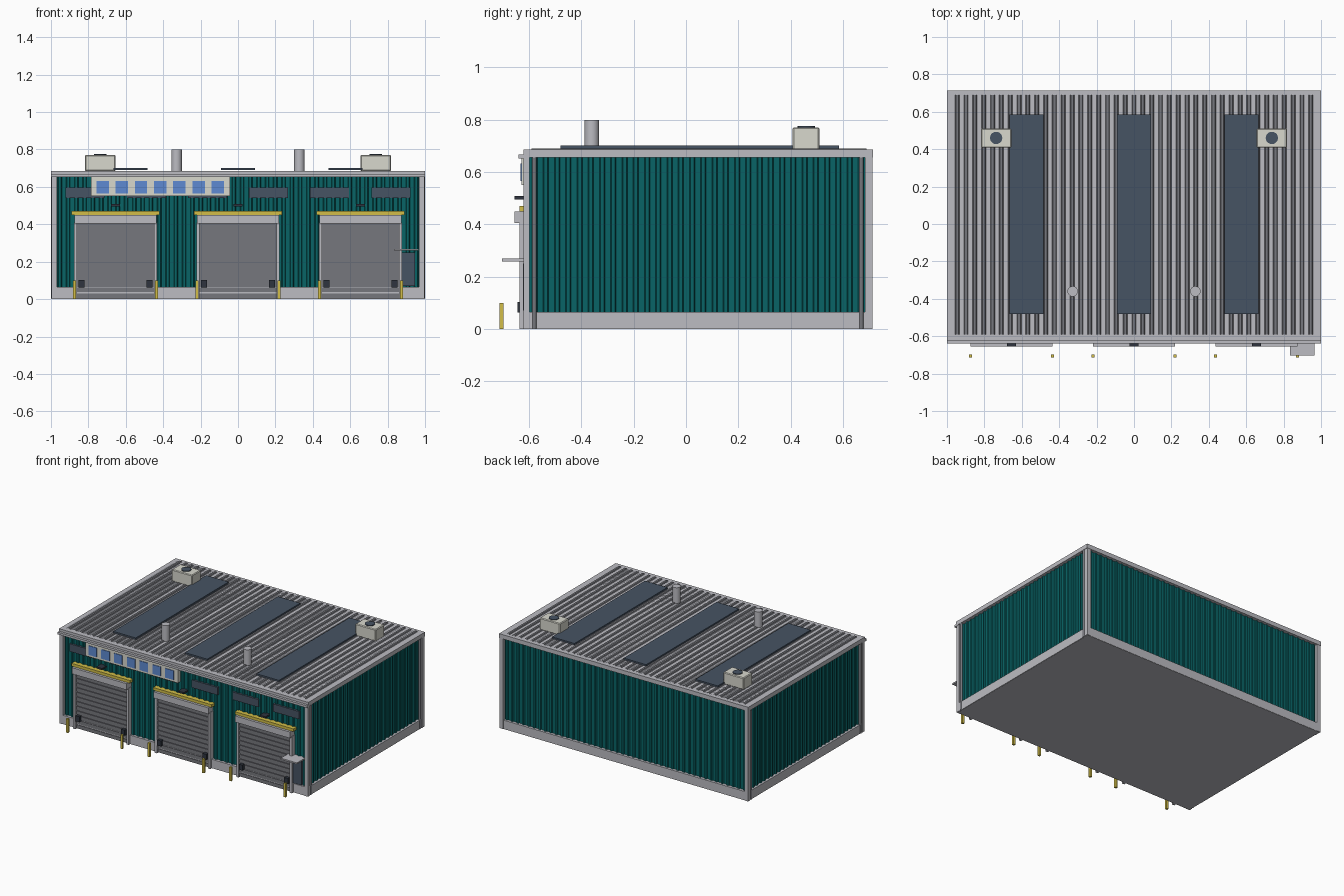
import bpy, bmesh, math
from mathutils import Matrix, Vector

if "Cube" in bpy.data.objects:
    bpy.data.objects.remove(bpy.data.objects["Cube"])


def mat(name, r, g, b):
    lin = lambda c: (c / 255 / 12.92) if c < 10 else ((c / 255 + 0.055) / 1.055) ** 2.4
    m = bpy.data.materials.new(name)
    m.diffuse_color = (lin(r), lin(g), lin(b), 1)
    m.use_nodes = True
    m.node_tree.nodes["Principled BSDF"].inputs["Base Color"].default_value = m.diffuse_color
    return m


TEAL = mat("teal cladding", 8, 100, 102)
LIGHT = mat("light grey trim", 188, 188, 194)
GREY = mat("mid grey metal", 118, 119, 125)
SLATE = mat("slate glass", 70, 83, 99)
DARK = mat("dark rubber", 46, 52, 62)
YELLOW = mat("safety yellow", 210, 190, 72)
CREAM = mat("warm white panel", 216, 216, 206)
BLUE = mat("sign blue", 95, 138, 210)


def finish(name, bm, material):
    bmesh.ops.recalc_face_normals(bm, faces=bm.faces)
    me = bpy.data.meshes.new(name)
    bm.to_mesh(me)
    bm.free()
    me.materials.append(material)
    ob = bpy.data.objects.new(name, me)
    bpy.context.collection.objects.link(ob)
    return ob


def boxes(name, material, specs):
    """One object from boxes given as (x0, x1, y0, y1, z0, z1)."""
    bm = bmesh.new()
    for x0, x1, y0, y1, z0, z1 in specs:
        m = Matrix.Translation(((x0 + x1) / 2, (y0 + y1) / 2, (z0 + z1) / 2)) @ \
            Matrix.Diagonal((x1 - x0, y1 - y0, z1 - z0, 1))
        bmesh.ops.create_cube(bm, size=1, matrix=m)
    return finish(name, bm, material)


def cylinder(name, material, x, y, z0, z1, r, n=16):
    bm = bmesh.new()
    bmesh.ops.create_cone(bm, cap_ends=True, segments=n, radius1=r, radius2=r, depth=z1 - z0,
                          matrix=Matrix.Translation((x, y, (z0 + z1) / 2)))
    ob = finish(name, bm, material)
    for p in ob.data.polygons:
        p.use_smooth = abs(p.normal.z) < 0.5
    ob.data.set_sharp_from_angle(angle=math.radians(40))
    return ob


def ribbed(name, material, start, along, out, sweep, count, depth):
    """Trapezoid-ribbed sheet: profile runs along, ribs rise towards out, extruded by sweep."""
    start, along, out, sweep = map(Vector, (start, along, out, sweep))
    bm = bmesh.new()
    prev = None
    for i in range(count):
        for t, h in ((0, 0), (0.25, 0), (0.35, 1), (0.65, 1), (0.75, 0), (1, 0)):
            p = start + along * ((i + t) / count) + out * (h * depth)
            if prev and (prev[0].co - p).length < 1e-5:
                continue
            cur = (bm.verts.new(p), bm.verts.new(p + sweep))
            if prev:
                f = bm.faces.new((prev[0], cur[0], cur[1], prev[1]))
                f.normal_update()
                if f.normal.dot(out) < 0:
                    f.normal_flip()
            prev = cur
    me = bpy.data.meshes.new(name)
    bm.to_mesh(me)
    bm.free()
    me.materials.append(material)
    ob = bpy.data.objects.new(name, me)
    bpy.context.collection.objects.link(ob)
    return ob


# Shell: floor slab, core, plinth
boxes("floor_slab", LIGHT, [(-0.99, 0.99, -0.618, 0.708, 0, 0.03)])
boxes("wall_core", TEAL, [(-0.972, 0.972, -0.598, 0.688, 0.02, 0.66)])
boxes("plinth", LIGHT, [(-0.994, 0.994, -0.62, 0.71, 0.001, 0.065)])

# Ribbed wall cladding
H = (0, 0, 0.59)
for s, side in ((-1, "left"), (1, "right")):
    ribbed(side + "_cladding", TEAL, (s * 0.974, -0.6, 0.066), (0, 1.29, 0), (s, 0, 0), H, 30, 0.008)
ribbed("front_cladding", TEAL, (-0.975, -0.6, 0.066), (1.95, 0, 0), (0, -1, 0), H, 44, 0.008)
ribbed("back_cladding", TEAL, (-0.975, 0.69, 0.066), (1.95, 0, 0), (0, 1, 0), H, 44, 0.008)

# Corner trims and downpipes
boxes("corner_trims", LIGHT, [(min(a, b), max(a, b), y0, y1, 0.001, 0.657)
                              for a, b in ((-0.997, -0.968), (0.968, 0.997))
                              for y0, y1 in ((-0.622, -0.598), (0.685, 0.713))])
for s in (-1, 1):
    for y in (-0.58, 0.67):
        cylinder("downpipe", GREY, s * 0.99, y, 0.002, 0.657, 0.009, 10)

# Roof: cap, front gutter, low-ribbed sheet whose valleys lie flush with the cap
boxes("roof_cap", LIGHT, [(-1, 1, -0.622, 0.715, 0.655, 0.686)])
boxes("front_gutter", LIGHT, [(-1, 1, -0.64, -0.61, 0.652, 0.668)])
ribbed("roof_sheet", GREY, (-0.969, -0.59, 0.686), (1.938, 0, 0), (0, 0, 1), (0, 1.28, 0), 41, 0.005)
boxes("roof_skylights", SLATE, [(x - 0.09, x + 0.09, -0.48, 0.585, 0.69, 0.702)
                                for x in (-0.575, 0, 0.575)])

# Roof vents and air handling units
for s in (-1, 1):
    cylinder("vent_pipe", LIGHT, s * 0.328, -0.36, 0.68, 0.80, 0.028)
    x = s * 0.737
    unit = boxes("air_unit", CREAM, [(x - 0.082, x + 0.082, 0.408, 0.51, 0.684, 0.771)])
    bev = unit.modifiers.new("edge", "BEVEL")
    bev.width, bev.segments = 0.005, 1
    cylinder("air_unit_fan", SLATE, x, 0.46, 0.765, 0.776, 0.033, 20)

# Three loading bays
for c in (-0.655, 0, 0.655):
    boxes("bay_backing", GREY, [(c - 0.21, c + 0.21, -0.618, -0.6, 0.001, 0.41)])
    boxes("door_slats", GREY, [(c - 0.208, c + 0.208, -0.624, -0.61, z, z + 0.025)
                               for z in [0.004 + i * 0.0335 for i in range(12)]])
    boxes("door_jambs", LIGHT, [(c + s * 0.214 - 0.009, c + s * 0.214 + 0.009, -0.637, -0.6, 0, 0.41)
                                for s in (-1, 1)])
    boxes("roller_housing", LIGHT, [(c - 0.22, c + 0.22, -0.655, -0.6, 0.405, 0.45)])
    boxes("yellow_lintel", YELLOW, [(c - 0.235, c + 0.235, -0.637, -0.6, 0.45, 0.47)])
    boxes("dock_bumpers", DARK, [(c + s * 0.182 - 0.015, c + s * 0.182 + 0.015, -0.645, -0.62, 0.063, 0.103)
                                 for s in (-1, 1)])
    boxes("bay_lamp", DARK, [(c - 0.023, c + 0.023, -0.655, -0.6, 0.496, 0.508)])
    boxes("bollards", YELLOW, [(c + s * 0.218 - 0.008, c + s * 0.218 + 0.008, -0.713, -0.697, 0, 0.1)
                               for s in (-1, 1)])

# High windows along the front
boxes("high_windows", SLATE, [(x - 0.104, x + 0.104, -0.616, -0.6, 0.54, 0.596)
                              for x in [-0.817 + i * 0.3268 for i in range(6)]])

# Sign board with plain blue panels
boxes("sign_board", CREAM, [(-0.785, -0.042, -0.629, -0.6, 0.55, 0.654)])
boxes("sign_panels", BLUE, [(x - 0.033, x + 0.033, -0.633, -0.628, 0.565, 0.632)
                            for x in [-0.724 + i * 0.1027 for i in range(7)]])

# Side entrance with canopy
boxes("entrance_frame", LIGHT, [(0.862, 0.872, -0.625, -0.6, 0.01, 0.255)])
boxes("entrance_door", SLATE, [(0.87, 0.945, -0.623, -0.6, 0.07, 0.25)])
boxes("entrance_canopy", LIGHT, [(0.835, 0.965, -0.703, -0.6, 0.259, 0.269)])
